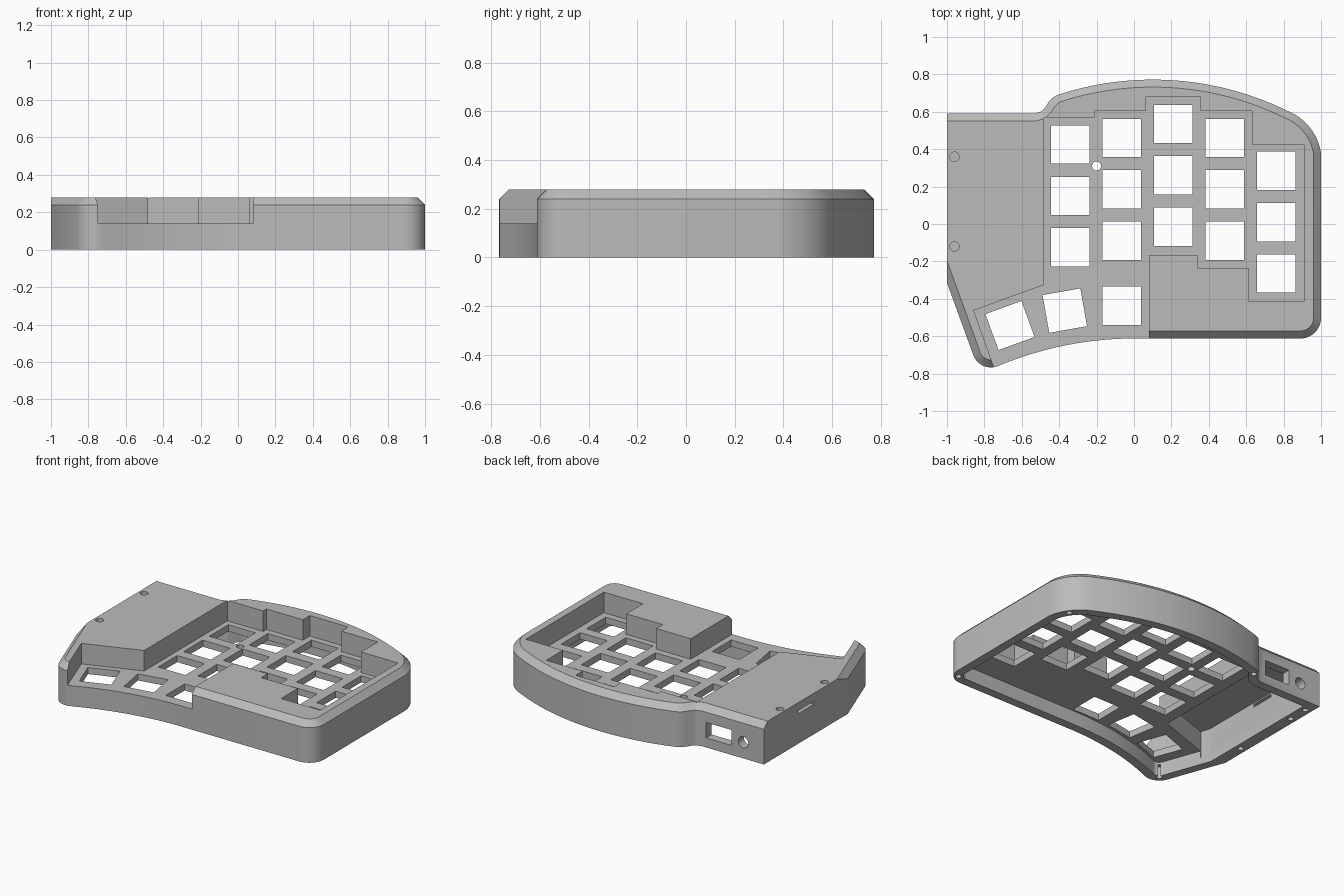
import bpy, bmesh
from math import cos, sin, pi, radians
from mathutils import Vector

cube = bpy.data.objects.get("Cube")
if cube:
    bpy.data.objects.remove(cube, do_unlink=True)

grey = bpy.data.materials.new("warm_grey_plastic")
grey.use_nodes = True
grey.diffuse_color = (0.5, 0.5, 0.5, 1)
grey.node_tree.nodes["Principled BSDF"].inputs["Base Color"].default_value = (0.5, 0.5, 0.5, 1)

TOP, SHOULDER, PLATE, UNDER = 0.28, 0.24, 0.14, 0.095


def arc(cx, cy, r, a0, a1, n=12):
    """Points on a circle between two angles in degrees."""
    return [(cx + r * cos(radians(a0 + (a1 - a0) * i / n)),
             cy + r * sin(radians(a0 + (a1 - a0) * i / n))) for i in range(n + 1)]


def bend(p0, p1, p2, n=12):
    """Circular arc through three points, ends left out."""
    a, b, c = (Vector(p) for p in (p0, p1, p2))
    u, v = b - a, c - a
    d = 2 * u.cross(v)
    o = a + Vector((v.y * u.length_squared - u.y * v.length_squared,
                    u.x * v.length_squared - v.x * u.length_squared)) / d
    sweep = (a - o).angle_signed(c - o)
    t0 = Vector((1, 0)).angle_signed(a - o)
    r = (a - o).length
    return [(o.x + r * cos(-(t0 + sweep * i / n)), o.y + r * sin(-(t0 + sweep * i / n)))
            for i in range(1, n)]


def inset(pts, dist):
    """Mitred inward offset of a counter-clockwise outline."""
    out = []
    for i, p in enumerate(pts):
        p = Vector(p)
        d0 = (p - Vector(pts[i - 1])).normalized()
        d1 = (Vector(pts[(i + 1) % len(pts)]) - p).normalized()
        n0, n1 = Vector((-d0.y, d0.x)), Vector((-d1.y, d1.x))
        q = p + (n0 + n1) * dist / (1 + n0.dot(n1))
        out.append((q.x, q.y))
    return out


def solid(name, stacks, clip_x=None):
    """Closed solids, each lofted through a stack of (outline, height) rings."""
    bm = bmesh.new()
    for stack in stacks:
        rings = [[bm.verts.new((x, y, z)) for x, y in pts] for pts, z in stack]
        n = len(rings[0])
        for low, high in zip(rings, rings[1:]):
            for i in range(n):
                j = (i + 1) % n
                bm.faces.new((low[i], low[j], high[j], high[i]))
        bm.faces.new(rings[0][::-1])
        bm.faces.new(rings[-1])
    if clip_x is not None:
        bmesh.ops.bisect_plane(bm, geom=bm.verts[:] + bm.edges[:] + bm.faces[:],
                               plane_co=(clip_x, 0, 0), plane_no=(-1, 0, 0), clear_outer=True)
        bmesh.ops.holes_fill(bm, edges=[e for e in bm.edges if e.is_boundary], sides=0)
    bmesh.ops.recalc_face_normals(bm, faces=bm.faces[:])
    mesh = bpy.data.meshes.new(name)
    bm.to_mesh(mesh)
    bm.free()
    mesh.materials.append(grey)
    ob = bpy.data.objects.new(name, mesh)
    bpy.context.collection.objects.link(ob)
    return ob


def cut(name, stacks, clip_x=None):
    """Subtract solids from the case, then discard the cutter."""
    tool = solid(name, stacks, clip_x)
    tool.hide_render = True
    mod = case.modifiers.new(name, "BOOLEAN")
    mod.operation, mod.solver, mod.object = "DIFFERENCE", "EXACT", tool
    bpy.context.view_layer.objects.active = case
    bpy.ops.object.modifier_apply(modifier=name)
    bpy.data.objects.remove(tool, do_unlink=True)


def prism(pts, z0, z1):
    return [(pts, z0), (pts, z1)]


def box(x0, x1, y0, y1, z0, z1):
    return prism([(x0, y0), (x1, y0), (x1, y1), (x0, y1)], z0, z1)


def drill(x, y, r, z0, z1):
    return prism(arc(x, y, r, 0, 345, 23), z0, z1)


def key(x, y, turn=0):
    return prism(arc(x, y, 0.145, 45 + turn, 315 + turn, 3), 0, 0.2)


# Outer outline, running past the flat left side so it can be sliced there
thumb = arc(-0.765, -0.667, 0.1, 200, 290)
back_r, back_m, back_l = (0.82, 0.605), (0.1, 0.772), (-0.41, 0.69)
outline = (thumb + bend(thumb[-1], (-0.372, -0.65), (0.02, -0.612), 16) + [(0.02, -0.612)]
           + arc(0.89, -0.502, 0.11, 270, 360)
           + [(1, 0.38)] + bend((1, 0.38), (0.945, 0.51), back_r) + [back_r]
           + bend(back_r, back_m, back_l, 28) + [back_l]
           + [(-0.435, 0.675), (-0.458, 0.65), (-0.475, 0.622), (-0.495, 0.602), (-0.53, 0.59),
              (-1.2, 0.59), (-1.2, 0.236)])

# Case body with a chamfered top edge
case = solid("keyboard_case", [[(outline, 0), (outline, SHOULDER),
                                (inset(outline, 0.04), TOP)]], clip_x=-1)

# Hollow underside and the taller controller bay
cut("underside", [prism(inset(outline, 0.06), -0.1, UNDER)], clip_x=-0.92)
bay = [(-0.52, -0.30), (-0.52, 0.53), (-0.92, 0.53), (-0.92, -0.36), (-0.9, -0.43)]
cut("controller_bay", [prism(bay, 0.05, 0.235)])

# Stepped key well, open at the front by the thumb keys
well = [(-0.48, 0.57), (-0.21, 0.57), (-0.21, 0.605), (0.065, 0.605), (0.065, 0.68),
        (0.355, 0.68), (0.355, 0.605), (0.63, 0.605), (0.63, 0.425), (0.91, 0.425),
        (0.91, -0.415), (0.615, -0.415), (0.615, -0.235), (0.34, -0.235), (0.34, -0.165),
        (0.08, -0.165), (0.08, -0.9), (-0.701, -0.9), (-0.857, -0.462), (-0.48, -0.325)]
cut("key_well", [prism(well, PLATE, 0.5)])

# Key openings: five staggered columns and three thumb keys
pitch = 0.275
keys = [key(-0.34 + pitch * col, top - pitch * row)
        for col, top in enumerate((0.425, 0.46, 0.535, 0.46, 0.285)) for row in range(3)]
keys += [key(-0.065, -0.437), key(-0.37, -0.463, 10), key(-0.663, -0.543, 20)]
cut("key_openings", keys)

# Reset hole, top screw holes and rim screw holes
cut("reset_hole", [drill(-0.2, 0.31, 0.024, 0, 0.2)])
cut("top_screws", [drill(-0.96, y, 0.025, 0.2, 0.4) for y in (0.36, -0.12)])
rim = [(0.947, -0.557), (0.93, 0.485), (-0.43, 0.637), (-0.96, 0.5), (-0.96, 0.36),
       (-0.96, -0.12), (-0.8, -0.71)]
cut("rim_screws", [drill(x, y, 0.018, -0.1, 0.08) for x, y in rim])

# Rear ports and the side switch slot
cut("cable_port", [box(-0.755, -0.565, 0.5, 0.7, 0.065, 0.17)])
jack = drill(-0.845, 0.11, 0.038, 0.5, 0.7)
cut("side_slot", [box(-1.1, -0.9, 0.05, 0.22, 0.205, 0.225)])
jack_tool = solid("jack_port", [jack])
jack_tool.hide_render = True
for v in jack_tool.data.vertices:
    v.co = (v.co.x, v.co.z, v.co.y)
jack_tool.data.flip_normals()
mod = case.modifiers.new("jack_port", "BOOLEAN")
mod.operation, mod.solver, mod.object = "DIFFERENCE", "EXACT", jack_tool
bpy.context.view_layer.objects.active = case
bpy.ops.object.modifier_apply(modifier="jack_port")
bpy.data.objects.remove(jack_tool, do_unlink=True)

# Smooth curved walls, crisp edges
bpy.ops.object.select_all(action="DESELECT")
case.select_set(True)
bpy.context.view_layer.objects.active = case
bpy.ops.object.shade_smooth_by_angle(angle=radians(25))
